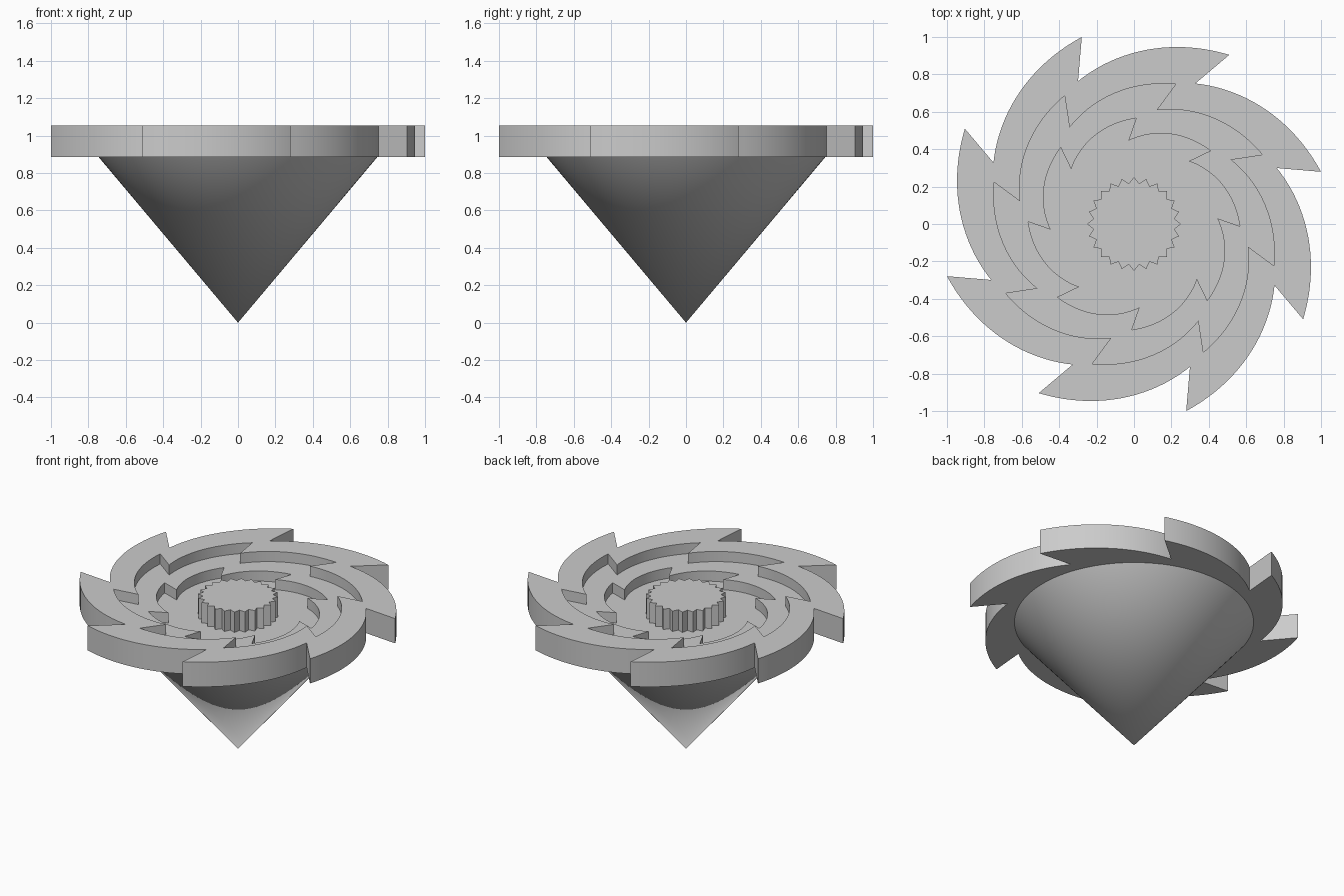
import bpy, bmesh
from math import sin, cos, pi, radians

if "Cube" in bpy.data.objects:
    bpy.data.objects.remove(bpy.data.objects["Cube"])

Z_BOTTOM, Z_TOP, Z_STEP, Z_FLOOR = 0.885, 1.055, 0.985, 0.915
CONE_R = 0.745
CONE_SIDES = 96


def polar(r, deg):
    return r * cos(radians(deg)), r * sin(radians(deg))


def saw(r_root, r_tip, a_root, a_tip, bulge, steps=20):
    """Outline of eight swept saw teeth, running clockwise."""
    pts = []
    for k in range(8):
        for i in range(steps + 1):
            t = i / steps
            r = r_root + (r_tip - r_root) * t + bulge * sin(pi * t)
            pts.append(polar(r, a_root + (a_tip - a_root) * t - 45 * k))
    return pts


def circle(r, n):
    return [polar(r, -360 * i / n) for i in range(n)]


def loop(bm, pts, z):
    verts = [bm.verts.new((x, y, z)) for x, y in pts]
    for a, b in zip(verts, verts[1:] + verts[:1]):
        bm.edges.new((a, b))
    return verts


def wall(bm, a, b):
    n = len(a)
    for i in range(n):
        j = (i + 1) % n
        bm.faces.new((a[i], a[j], b[j], b[i]))


def flat(bm, *loops):
    """Fill the flat area between an outer outline and a hole."""
    edges = [bm.edges.get((a, b)) for vs in loops
             for a, b in zip(vs, vs[1:] + vs[:1])]
    bmesh.ops.triangle_fill(bm, edges=edges, use_beauty=True, normal=(0, 0, 1))


def finish(bm, name):
    bmesh.ops.recalc_face_normals(bm, faces=bm.faces[:])
    mesh = bpy.data.meshes.new(name)
    bm.to_mesh(mesh)
    bm.free()
    ob = bpy.data.objects.new(name, mesh)
    bpy.context.collection.objects.link(ob)
    bpy.ops.object.select_all(action='DESELECT')
    ob.select_set(True)
    bpy.context.view_layer.objects.active = ob
    bpy.ops.object.shade_smooth_by_angle(angle=radians(25))


outer = saw(0.82, 1.038, 111.4, 60.6, 0.004)
middle = saw(0.62, 0.78, 123.8, 73.4, 0.006)
inner = saw(0.446, 0.566, 93.9, 43.8, 0.011)
knob = [polar(0.25 if i % 2 == 0 else 0.218, 90 - 7.5 * i) for i in range(48)]

# Toothed wheel with two saw-shaped recesses stepping down
bm = bmesh.new()
rim_low, rim_high = loop(bm, outer, Z_BOTTOM), loop(bm, outer, Z_TOP)
mid_high, mid_low = loop(bm, middle, Z_TOP), loop(bm, middle, Z_STEP)
in_high, in_low = loop(bm, inner, Z_STEP), loop(bm, inner, Z_FLOOR)
cone_hole = loop(bm, circle(CONE_R, CONE_SIDES), Z_BOTTOM)
knob_hole = loop(bm, knob, Z_FLOOR)
wall(bm, rim_low, rim_high)
wall(bm, mid_high, mid_low)
wall(bm, in_high, in_low)
flat(bm, rim_high, mid_high)
flat(bm, mid_low, in_high)
flat(bm, in_low, knob_hole)
flat(bm, rim_low, cone_hole)
finish(bm, "toothed_wheel")

# Ridged centre knob
bm = bmesh.new()
low, high = loop(bm, knob, Z_FLOOR), loop(bm, knob, Z_TOP)
wall(bm, low, high)
bm.faces.new(high)
finish(bm, "centre_knob")

# Pointed cone underneath
bm = bmesh.new()
ring = loop(bm, circle(CONE_R, CONE_SIDES), Z_BOTTOM)
tip = bm.verts.new((0, 0, 0))
for a, b in zip(ring, ring[1:] + ring[:1]):
    bm.faces.new((a, b, tip))
finish(bm, "cone_tip")
